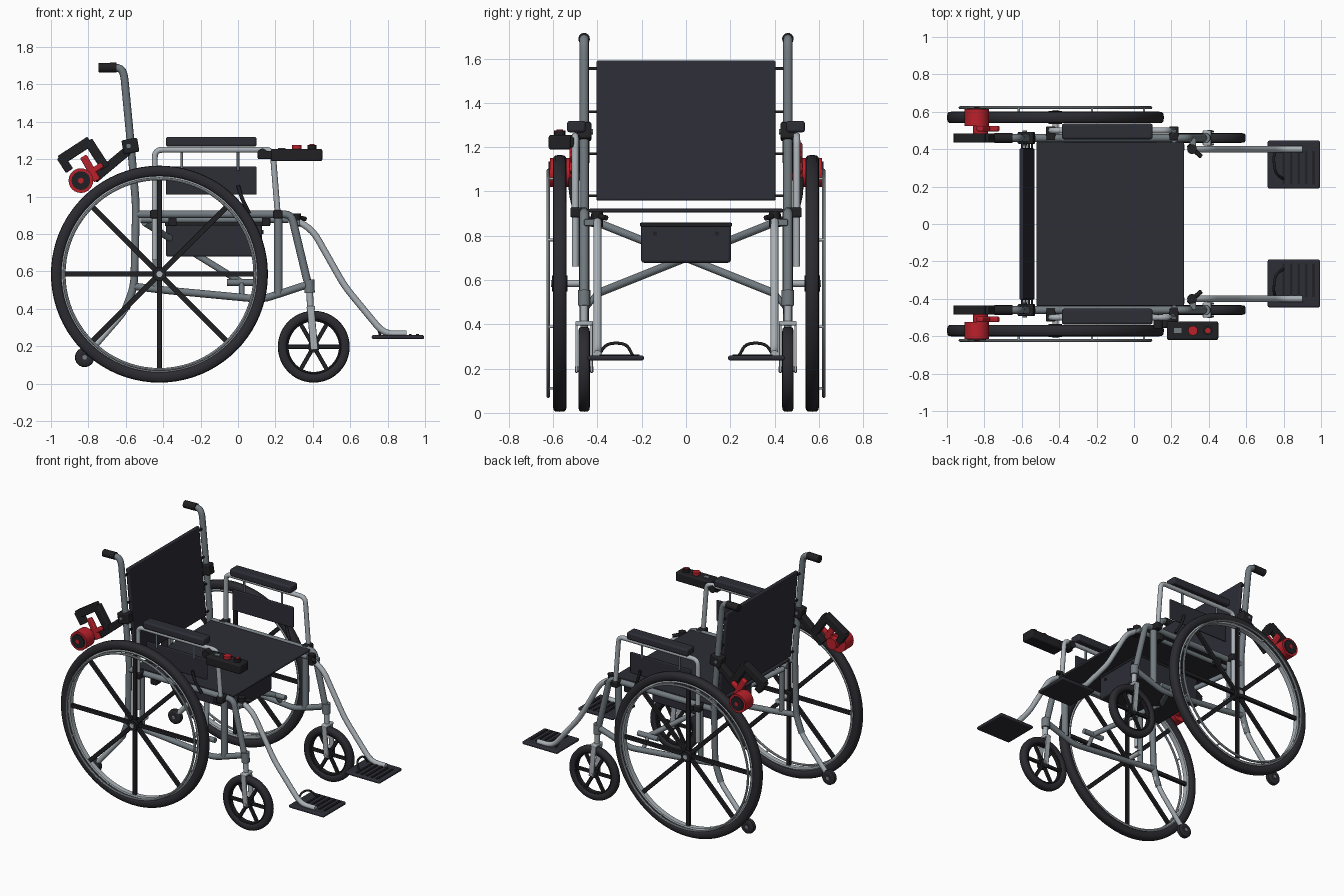
import bpy, math
from mathutils import Vector, Matrix

if "Cube" in bpy.data.objects:
    bpy.data.objects.remove(bpy.data.objects["Cube"])


def material(name, rgb):
    m = bpy.data.materials.new(name)
    m.use_nodes = True
    m.diffuse_color = (*rgb, 1)
    m.node_tree.nodes["Principled BSDF"].inputs["Base Color"].default_value = (*rgb, 1)
    return m


FABRIC = material("dark_fabric", (0.026, 0.026, 0.037))
RUBBER = material("rubber", (0.024, 0.024, 0.03))
BLACK = material("black_plastic", (0.015, 0.015, 0.018))
FRAME = material("frame_grey", (0.17, 0.2, 0.22))
SILVER = material("silver", (0.4, 0.44, 0.47))
RED = material("red", (0.5, 0.015, 0.025))


def add(name, verts, faces, mat, bevel=0.0):
    me = bpy.data.meshes.new(name)
    me.from_pydata([tuple(v) for v in verts], [], faces)
    me.materials.append(mat)
    ob = bpy.data.objects.new(name, me)
    bpy.context.collection.objects.link(ob)
    if bevel:
        mod = ob.modifiers.new("Bevel", "BEVEL")
        mod.width, mod.segments = bevel, 3
    bpy.ops.object.select_all(action="DESELECT")
    ob.select_set(True)
    bpy.context.view_layer.objects.active = ob
    bpy.ops.object.shade_smooth_by_angle(angle=math.radians(40))
    return ob


def box(name, centre, size, mat, bevel=0.0, tilt=0.0):
    """Box, tilted nose-up in the xz plane by degrees."""
    rot = Matrix.Rotation(-math.radians(tilt), 3, "Y")
    verts = [Vector(centre) + rot @ Vector((a * size[0] / 2, b * size[1] / 2, c * size[2] / 2))
             for a in (-1, 1) for b in (-1, 1) for c in (-1, 1)]
    faces = [(0, 1, 3, 2), (4, 6, 7, 5), (0, 4, 5, 1), (2, 3, 7, 6), (0, 2, 6, 4), (1, 5, 7, 3)]
    return add(name, verts, faces, mat, bevel)


def rounded(points, bend):
    pts = [Vector(p) for p in points]
    out = [pts[0]]
    for a, b, c in zip(pts, pts[1:], pts[2:]):
        p = b + (a - b).normalized() * min(bend, (a - b).length * 0.45)
        q = b + (c - b).normalized() * min(bend, (c - b).length * 0.45)
        out += [p * (1 - t) ** 2 + b * 2 * t * (1 - t) + q * t * t for t in (0, 0.25, 0.5, 0.75, 1)]
    return out + [pts[-1]]


def tube(name, points, r, mat, bend=0.05, sides=14):
    """Round bar swept along a path with rounded bends."""
    path = rounded(points, bend)
    verts, faces = [], []
    u = None
    for i, p in enumerate(path):
        t = (path[min(i + 1, len(path) - 1)] - path[max(i - 1, 0)]).normalized()
        u = (t.orthogonal() if u is None else u - t * u.dot(t)).normalized()
        w = t.cross(u)
        verts += [p + r * (u * math.cos(k * math.tau / sides) + w * math.sin(k * math.tau / sides))
                  for k in range(sides)]
    for i in range(len(path) - 1):
        for k in range(sides):
            a, b = i * sides + k, i * sides + (k + 1) % sides
            faces.append((a, b, b + sides, a + sides))
    faces += [tuple(reversed(range(sides))), tuple(range(len(verts) - sides, len(verts)))]
    return add(name, verts, faces, mat)


def ring(name, centre, profile, mat, steps=64):
    """Closed (radius, y) profile turned about a sideways axle."""
    n, c = len(profile), Vector(centre)
    verts = [c + Vector((r * math.cos(i * math.tau / steps), y, r * math.sin(i * math.tau / steps)))
             for i in range(steps) for r, y in profile]
    faces = [(i * n + k, i * n + (k + 1) % n, (i + 1) % steps * n + (k + 1) % n, (i + 1) % steps * n + k)
             for i in range(steps) for k in range(n)]
    return add(name, verts, faces, mat)


def oval(r, half_r, half_y, n=12, power=0.6):
    def soft(v):
        return math.copysign(abs(v) ** power, v)
    return [(r + half_r * soft(math.cos(k * math.tau / n)), half_y * soft(math.sin(k * math.tau / n)))
            for k in range(n)]


def spokes(name, centre, inner, outer, width, depth, count, mat):
    for i in range(count):
        a = i * 360 / count
        d = Vector((math.cos(math.radians(a)), 0, math.sin(math.radians(a))))
        box(name, Vector(centre) + d * (inner + outer) / 2, (outer - inner, depth, width), mat, 0.004, a)


def axle(name, x, y0, y1, z, r, mat):
    tube(name, [(x, y0, z), (x, y1, z)], r, mat, sides=24)


for s, side in ((1, "left"), (-1, "right")):
    def n(part):
        return f"{side}_{part}"

    # Rear wheel
    c = (-0.42, s * 0.57, 0.585)
    ring(n("rear_tire"), c, oval(0.551, 0.029, 0.031), RUBBER, 80)
    ring(n("rear_rim"), c, oval(0.515, 0.011, 0.022, 8), SILVER, 80)
    ring(n("hand_rim"), (c[0], s * 0.622, c[2]), oval(0.51, 0.008, 0.008, 8, 1), SILVER, 80)
    spokes(n("rear_spoke"), c, 0.02, 0.508, 0.028, 0.022, 8, BLACK)
    axle(n("rear_hub"), c[0], s * 0.535, s * 0.605, c[2], 0.036, BLACK)
    axle(n("rear_axle"), c[0], s * 0.44, s * 0.61, c[2], 0.016, SILVER)
    for k in range(8):
        a = (k + 0.5) * math.tau / 8
        x, z = c[0] + 0.512 * math.cos(a), c[2] + 0.512 * math.sin(a)
        axle(n("hand_rim_mount"), x, s * 0.58, s * 0.62, z, 0.006, SILVER)

    # Caster wheel and fork
    c = (0.405, s * 0.46, 0.197)
    ring(n("caster_tire"), c, oval(0.168, 0.024, 0.026), RUBBER, 48)
    ring(n("caster_rim"), c, oval(0.143, 0.008, 0.018, 8), BLACK, 48)
    spokes(n("caster_spoke"), c, 0.015, 0.14, 0.022, 0.02, 6, BLACK)
    axle(n("caster_hub"), c[0], s * 0.438, s * 0.482, c[2], 0.032, BLACK)
    axle(n("caster_axle"), c[0], s * 0.418, s * 0.502, c[2], 0.012, SILVER)
    for y in (0.426, 0.494):
        box(n("caster_fork_arm"), (0.398, s * y, 0.295), (0.04, 0.01, 0.23), SILVER, 0.004, 5)
    box(n("caster_fork_crown"), (0.39, s * 0.46, 0.405), (0.045, 0.08, 0.02), SILVER, 0.006)
    tube(n("caster_stem"), [(0.387, s * 0.46, 0.4), (0.383, s * 0.46, 0.5)], 0.018, SILVER)
    tube(n("caster_collar"), [(0.383, s * 0.46, 0.485), (0.38, s * 0.46, 0.555)], 0.028, FRAME)

    # Side frame
    y = s * 0.46
    tube(n("back_post"), [(-0.6, y, 0.4), (-0.555, y, 0.52), (-0.545, y, 0.95), (-0.575, y, 1.3),
                          (-0.612, y, 1.685), (-0.68, y, 1.69)], 0.021, FRAME, 0.06)
    tube(n("push_grip"), [(-0.65, y, 1.69), (-0.745, y, 1.688)], 0.026, BLACK)
    tube(n("anti_tip_bar"), [(-0.57, y, 0.46), (-0.61, y, 0.38), (-0.81, y, 0.15)], 0.017, SILVER)
    ring(n("anti_tip_wheel"), (-0.82, y, 0.14), oval(0.027, 0.025, 0.02), RUBBER, 24)
    axle(n("anti_tip_axle"), -0.82, y - 0.022, y + 0.022, 0.14, 0.012, FRAME)
    tube(n("front_frame"), [(-0.55, y, 0.905), (0.285, y, 0.905), (0.37, y, 0.55)], 0.021, FRAME, 0.04)
    tube(n("lower_rail"), [(-0.56, y, 0.52), (-0.4, y, 0.5), (0.13, y, 0.45), (0.375, y, 0.53)], 0.02, FRAME)
    tube(n("rear_upright"), [(-0.44, y, 0.5), (-0.44, y, 0.9)], 0.018, FRAME)
    tube(n("front_upright"), [(0.215, y, 0.48), (0.215, y, 0.92)], 0.024, FRAME)
    tube(n("seat_rail"), [(-0.52, s * 0.41, 0.875), (0.27, s * 0.41, 0.875)], 0.016, FRAME)
    for x in (-0.35, 0.15):
        box(n("seat_rail_bracket"), (x, s * 0.435, 0.865), (0.045, 0.06, 0.045), BLACK, 0.006)

    # Armrest with pad and side guard
    y = s * 0.5
    tube(n("armrest_frame"), [(-0.445, y, 0.66), (-0.445, y, 1.25), (0.185, y, 1.25), (0.213, y, 0.9)],
         0.016, SILVER, 0.04)
    for x in (-0.445, 0.213):
        box(n("armrest_socket"), (x, s * 0.485, 0.905), (0.05, 0.075, 0.045), BLACK, 0.008)
    box(n("armrest_pad"), (-0.143, s * 0.495, 1.293), (0.485, 0.084, 0.052), FABRIC, 0.012)
    box(n("side_guard"), (-0.143, s * 0.49, 1.085), (0.485, 0.014, 0.15), FABRIC, 0.006)
    for x in (-0.3, 0.0):
        tube(n("guard_hanger"), [(x, y, 1.14), (x, y, 1.25)], 0.007, FRAME)

    # Wheel lock
    tube(n("wheel_lock_lever"), [(0.06, s * 0.5, 0.91), (0.02, s * 0.52, 0.99), (0.0, s * 0.52, 1.06)], 0.01, BLACK)

    # Leg rest
    y = s * 0.4
    tube(n("leg_rest_tube"), [(0.3, y, 0.88), (0.4, y, 0.82), (0.57, y, 0.52), (0.78, y, 0.265),
                              (0.9, y, 0.265)], 0.018, SILVER, 0.06)
    tube(n("leg_rest_pivot"), [(0.31, y, 0.84), (0.31, y, 0.91)], 0.026, BLACK)
    tube(n("leg_rest_latch"), [(0.29, s * 0.42, 0.895), (0.36, s * 0.36, 0.88)], 0.012, BLACK)
    box(n("leg_rest_hinge"), (0.315, s * 0.43, 0.86), (0.035, 0.06, 0.03), FRAME, 0.005)
    box(n("footplate"), (0.855, s * 0.318, 0.248), (0.28, 0.256, 0.022), FABRIC, 0.009)
    for k in range(5):
        box(n("footplate_rib"), (0.8 + k * 0.04, s * 0.3, 0.26), (0.014, 0.18, 0.008), BLACK)
    tube(n("heel_loop"), [(0.8, s * 0.24, 0.258), (0.755, s * 0.27, 0.315), (0.745, s * 0.36, 0.315),
                          (0.76, s * 0.395, 0.258)], 0.007, BLACK, 0.04)

    # Power drive behind the wheel
    axle(n("drive_motor"), -0.84, s * 0.525, s * 0.615, 1.085, 0.066, RED)
    axle(n("motor_cap"), -0.84, s * 0.612, s * 0.622, 1.085, 0.05, BLACK)
    axle(n("motor_cap_boss"), -0.84, s * 0.62, s * 0.626, 1.085, 0.015, RED)
    axle(n("motor_gear"), -0.82, s * 0.48, s * 0.53, 1.09, 0.04, RED)
    box(n("motor_link"), (-0.79, s * 0.51, 1.15), (0.04, 0.03, 0.15), RED, 0.008, 30)
    box(n("motor_link_foot"), (-0.77, s * 0.51, 1.14), (0.11, 0.03, 0.03), RED, 0.008, 35)
    y = s * 0.46
    box(n("drive_bracket_top"), (-0.87, y, 1.245), (0.19, 0.05, 0.055), BLACK, 0.006, 33)
    box(n("drive_bracket_front"), (-0.755, y, 1.225), (0.05, 0.05, 0.17), BLACK, 0.006, 33)
    box(n("drive_bracket_rear"), (-0.925, y, 1.175), (0.045, 0.05, 0.09), BLACK, 0.006, 33)
    box(n("drive_arm"), (-0.68, y, 1.17), (0.24, 0.045, 0.05), BLACK, 0.006, 40)
    box(n("drive_clamp"), (-0.575, y, 1.27), (0.085, 0.065, 0.075), BLACK, 0.008, 10)
    axle(n("drive_clamp_bolt"), -0.585, y - 0.04, y + 0.04, 1.27, 0.012, FRAME)

    # Cross brace
    tube(n("cross_brace"), [(0.02, s * -0.4, 0.54), (-0.5, s * 0.4, 0.86)], 0.018, FRAME)
    tube(n("brace_foot"), [(-0.06, s * 0.4, 0.54), (0.1, s * 0.4, 0.54)], 0.018, FRAME)
    tube(n("brace_strut"), [(0.02, s * 0.4, 0.54), (0.02, s * 0.46, 0.465)], 0.014, FRAME)

# Seat, backrest and its straps
box("seat", (-0.127, 0, 0.914), (0.79, 0.876, 0.016), FABRIC, 0.005)
box("backrest", (-0.572, 0, 1.275), (0.024, 0.81, 0.634), FABRIC, 0.008, 5.2)
for z in (0.98, 1.17, 1.36, 1.555):
    box("backrest_strap", (-0.572 - (z - 1.275) * 0.09, 0, z), (0.012, 0.92, 0.012), BLACK)

# Battery case under the seat
box("battery_case", (-0.128, 0, 0.768), (0.515, 0.405, 0.18), FABRIC, 0.012)
box("battery_lid", (-0.128, 0, 0.85), (0.525, 0.415, 0.018), BLACK, 0.005)
for y in (-0.14, 0.14):
    tube("battery_stud", [(0.125, y, 0.81), (0.136, y, 0.81)], 0.01, BLACK)

# Control box on the right armrest
box("control_box", (0.313, -0.57, 1.222), (0.275, 0.1, 0.066), BLACK, 0.01)
box("control_mount", (0.155, -0.53, 1.222), (0.1, 0.05, 0.045), BLACK, 0.008)
axle("control_clamp", 0.13, -0.56, -0.48, 1.23, 0.026, BLACK)
box("control_display", (0.235, -0.57, 1.256), (0.04, 0.028, 0.008), FRAME)
for x, r, mat in ((0.315, 0.026, RED), (0.395, 0.024, BLACK)):
    tube("control_button", [(x, -0.57, 1.25), (x, -0.57, 1.275)], r, mat)
tube("button_cap", [(0.395, -0.57, 1.27), (0.395, -0.57, 1.28)], 0.014, RED)
